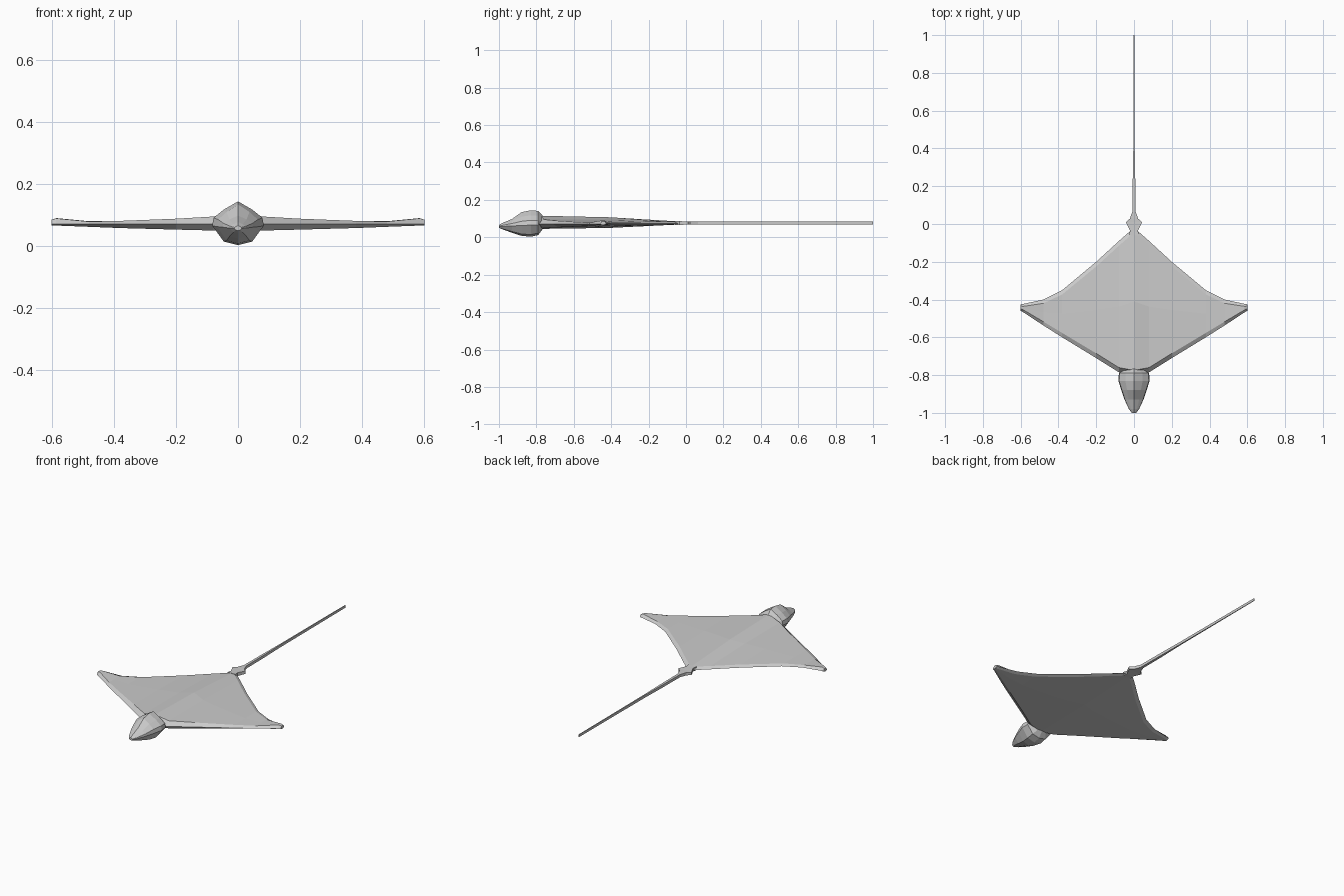
import bpy, bmesh, math

grey = bpy.data.materials.new("plain grey")
grey.diffuse_color = (0.6, 0.6, 0.6, 1)


def loft(name, rings):
    """Skin a row of equal-length point rings and cap both ends."""
    bm = bmesh.new()
    rows = [[bm.verts.new(p) for p in r] for r in rings]
    n = len(rows[0])
    for a, b in zip(rows, rows[1:]):
        for i in range(n):
            j = (i + 1) % n
            bm.faces.new((a[i], a[j], b[j], b[i]))
    bm.faces.new(rows[0])
    bm.faces.new(rows[-1])
    bmesh.ops.recalc_face_normals(bm, faces=bm.faces)
    me = bpy.data.meshes.new(name)
    bm.to_mesh(me)
    bm.free()
    me.materials.append(grey)
    ob = bpy.data.objects.new(name, me)
    bpy.context.collection.objects.link(ob)
    return ob


# Wings: chord sections across the span, mirrored left to right
# x, lead y, trail y, bevel, top front / mid / rear, bottom front / mid / rear
stations = [
    (0.00, -0.80, -0.02, 0.025, 0.115, 0.107, 0.085, 0.045, 0.050, 0.068),
    (0.08, -0.785, -0.09, 0.025, 0.095, 0.094, 0.084, 0.050, 0.054, 0.067),
    (0.20, -0.71, -0.20, 0.025, 0.088, 0.088, 0.083, 0.053, 0.056, 0.066),
    (0.38, -0.60, -0.35, 0.023, 0.081, 0.081, 0.081, 0.058, 0.060, 0.066),
    (0.48, -0.537, -0.40, 0.020, 0.079, 0.079, 0.080, 0.062, 0.063, 0.066),
    (0.585, -0.468, -0.423, 0.013, 0.089, 0.090, 0.090, 0.066, 0.066, 0.066),
    (0.60, -0.46, -0.425, 0.010, 0.084, 0.085, 0.085, 0.066, 0.066, 0.067),
]


def wing_section(s, side):
    x, y0, y1, b, tf, tm, tr, bf, bmid, br = s
    ym = (y0 + y1) / 2
    pts = [(y0, 0.071), (y0 + b, tf), (ym, tm), (y1 - b, tr),
           (y1, 0.073), (y1 - b, br), (ym, bmid), (y0 + b, bf)]
    return [(side * x, y, z) for y, z in pts]


loft("wings", [wing_section(s, -1) for s in reversed(stations)]
     + [wing_section(s, 1) for s in stations[1:]])

# Head: faceted rings from the nose back to the neck
# y, half width, widest z, top z, bottom z
head = [
    (-1.00, 0.012, 0.058, 0.066, 0.050),
    (-0.98, 0.027, 0.060, 0.077, 0.042),
    (-0.93, 0.050, 0.066, 0.098, 0.024),
    (-0.88, 0.067, 0.070, 0.134, 0.008),
    (-0.83, 0.083, 0.074, 0.144, 0.003),
    (-0.79, 0.080, 0.074, 0.141, 0.012),
    (-0.765, 0.042, 0.076, 0.114, 0.045),
]


def head_ring(y, w, zc, top, bottom):
    right = [(0, top), (0.55 * w, zc + 0.62 * (top - zc)), (0.95 * w, zc + 0.24 * (top - zc)),
             (w, zc - 0.12 * (zc - bottom)), (0.55 * w, zc - 0.84 * (zc - bottom)), (0, bottom)]
    left = [(-x, z) for x, z in right[-2:0:-1]]
    return [(x, y, z) for x, z in right + left]


loft("head", [head_ring(*h) for h in head])


# Tail and its small flared root: box sections, y, half width, bottom z, top z
def box_ring(y, w, lo, hi):
    return [(-w, y, lo), (w, y, lo), (w, y, hi), (-w, y, hi)]


loft("tail_root", [box_ring(*r) for r in [
    (-0.06, 0.026, 0.066, 0.087), (-0.035, 0.021, 0.066, 0.086),
    (0.010, 0.043, 0.068, 0.085), (0.028, 0.022, 0.068, 0.085),
    (0.065, 0.009, 0.068, 0.084)]])
loft("tail", [box_ring(*r) for r in [
    (0.02, 0.012, 0.068, 0.084), (0.065, 0.008, 0.068, 0.084),
    (0.22, 0.007, 0.068, 0.084), (0.38, 0.004, 0.069, 0.084),
    (1.00, 0.0015, 0.069, 0.084)]])
